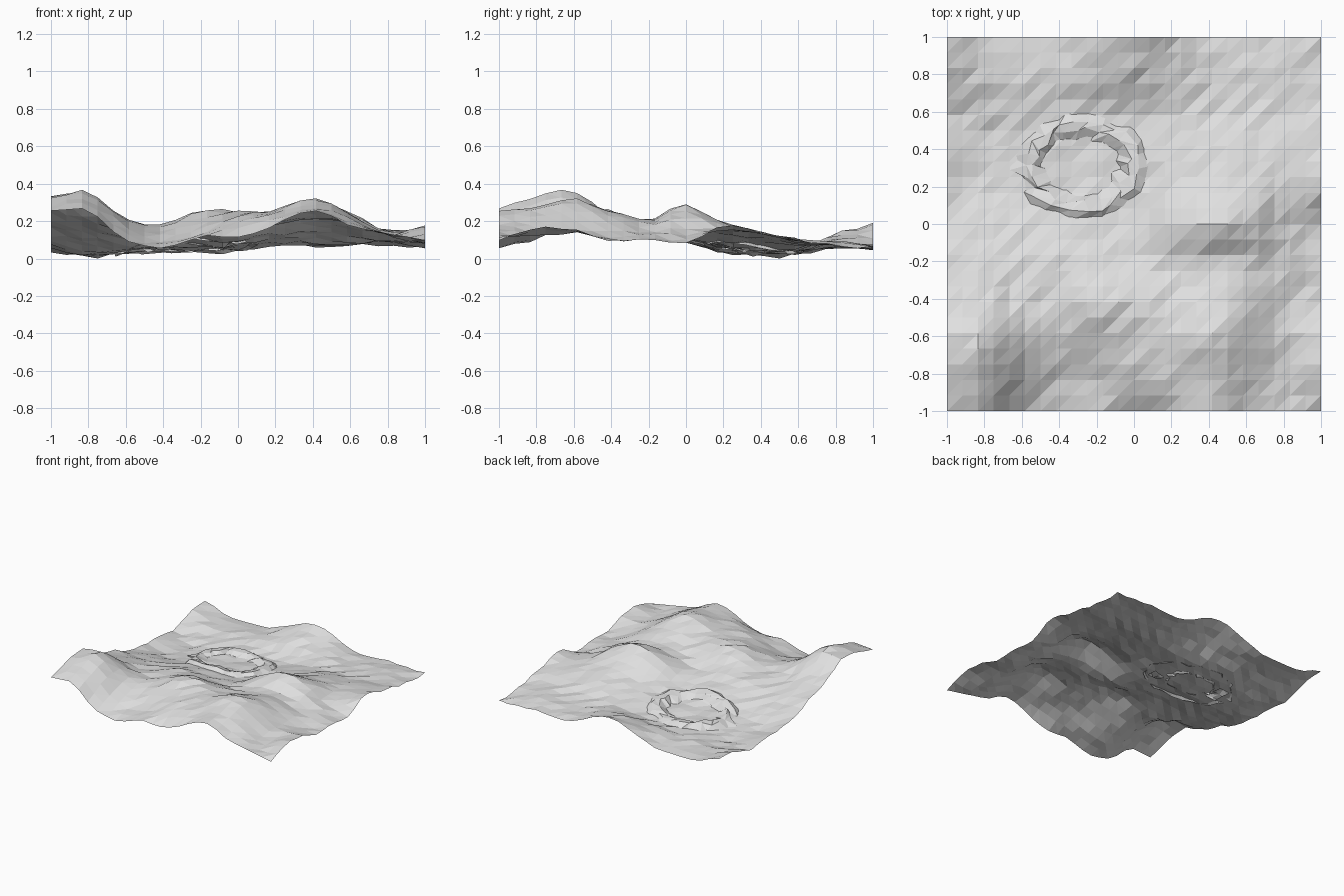
import bpy, bmesh, math, random

if "Cube" in bpy.data.objects:
    bpy.data.objects.remove(bpy.data.objects["Cube"])

random.seed(4)
N = 24
# coarse relief in hundredths: rows from front (y=-1) to back, columns from left to right
RELIEF = [
    [26, 26, 10, 5, 12, 12, 18, 25, 18, 13, 9],
    [31, 32, 18, 10, 14, 21, 24, 28, 22, 13, 17],
    [33, 35, 22, 17, 22, 23, 26, 32, 24, 14, 15],
    [23, 22, 17, 18, 25, 25, 22, 25, 23, 12, 9],
    [17, 15, 14, 17, 17, 15, 18, 21, 19, 13, 10],
    [9, 9, 9, 11, 12, 11, 20, 29, 25, 14, 8],
    [6, 3, 5, 6, 7, 8, 13, 18, 19, 15, 17],
    [5, 1, 3, 5, 5, 6, 10, 13, 14, 13, 14],
    [4, 2, 4, 4, 4, 5, 7, 8, 9, 10, 10],
    [10, 6, 6, 7, 10, 13, 10, 8, 8, 9, 7],
    [12, 6, 5, 6, 14, 19, 13, 6, 7, 7, 6],
]
LAST = len(RELIEF) - 1


def spline(row, t):
    """Smooth curve through evenly spaced values."""
    i = min(int(t), LAST - 1)
    f = t - i
    b, c = row[i], row[i + 1]
    a = row[i - 1] if i > 0 else 2 * b - c
    d = row[i + 2] if i < LAST - 1 else 2 * c - b
    return b + .5 * f * (c - a + f * (2 * a - 5 * b + 4 * c - d + f * (3 * (b - c) + d - a)))


def height(x, y):
    u, v = (max(0, min(LAST, (c + 1) * LAST / 2)) for c in (x, y))
    return max(0.005, spline([spline(r, u) for r in RELIEF], v) / 100)


rock = bpy.data.materials.new("rock_grey")
rock.diffuse_color = (.74, .74, .74, 1)
rock.use_nodes = True
rock.node_tree.nodes["Principled BSDF"].inputs["Base Color"].default_value = rock.diffuse_color


def finish(bm, name):
    me = bpy.data.meshes.new(name)
    bm.to_mesh(me)
    bm.free()
    me.materials.append(rock)
    ob = bpy.data.objects.new(name, me)
    bpy.context.collection.objects.link(ob)


CX, CY, RX, RY = -.28, .31, .35, .28


def crater_radius(x, y):
    return math.hypot((x - CX) / RX, (y - CY) / RY)


# faceted ground sheet, open only where the crater ring covers it
bm = bmesh.new()
grid = []
for j in range(N + 1):
    for i in range(N + 1):
        x, y = -1 + 2 * i / N, -1 + 2 * j / N
        z = max(0.0, height(x, y) + random.uniform(-.009, .009))
        grid.append(bm.verts.new((x, y, z)))
min(grid, key=lambda v: v.co.z).co.z = 0
for j in range(N):
    for i in range(N):
        a = j * (N + 1) + i
        p, q, r, s = grid[a], grid[a + 1], grid[a + N + 2], grid[a + N + 1]
        if all(.58 < crater_radius(v.co.x, v.co.y) < .98 for v in (p, q, r, s)):
            continue
        bm.faces.new((p, q, r))
        bm.faces.new((p, r, s))
finish(bm, "terrain")

# rough raised crater rim: rings of (relative radius, lift above ground)
bm = bmesh.new()
SEG = 26
rings = []
for rad, lift in ((1.04, -.008), (.88, .028), (.72, .03), (.52, -.006)):
    ring = []
    for k in range(SEG):
        ang = 2 * math.pi * (k + random.uniform(-.35, .35)) / SEG
        rr = rad + random.uniform(-.07, .07)
        x, y = CX + RX * rr * math.cos(ang), CY + RY * rr * math.sin(ang)
        z = height(x, y) + lift + random.uniform(-.011, .011)
        ring.append(bm.verts.new((x, y, max(.002, z))))
    rings.append(ring)
for o, n in zip(rings, rings[1:]):
    for k in range(SEG):
        m = (k + 1) % SEG
        bm.faces.new((o[k], o[m], n[m]))
        bm.faces.new((o[k], n[m], n[k]))
finish(bm, "crater_rim")
